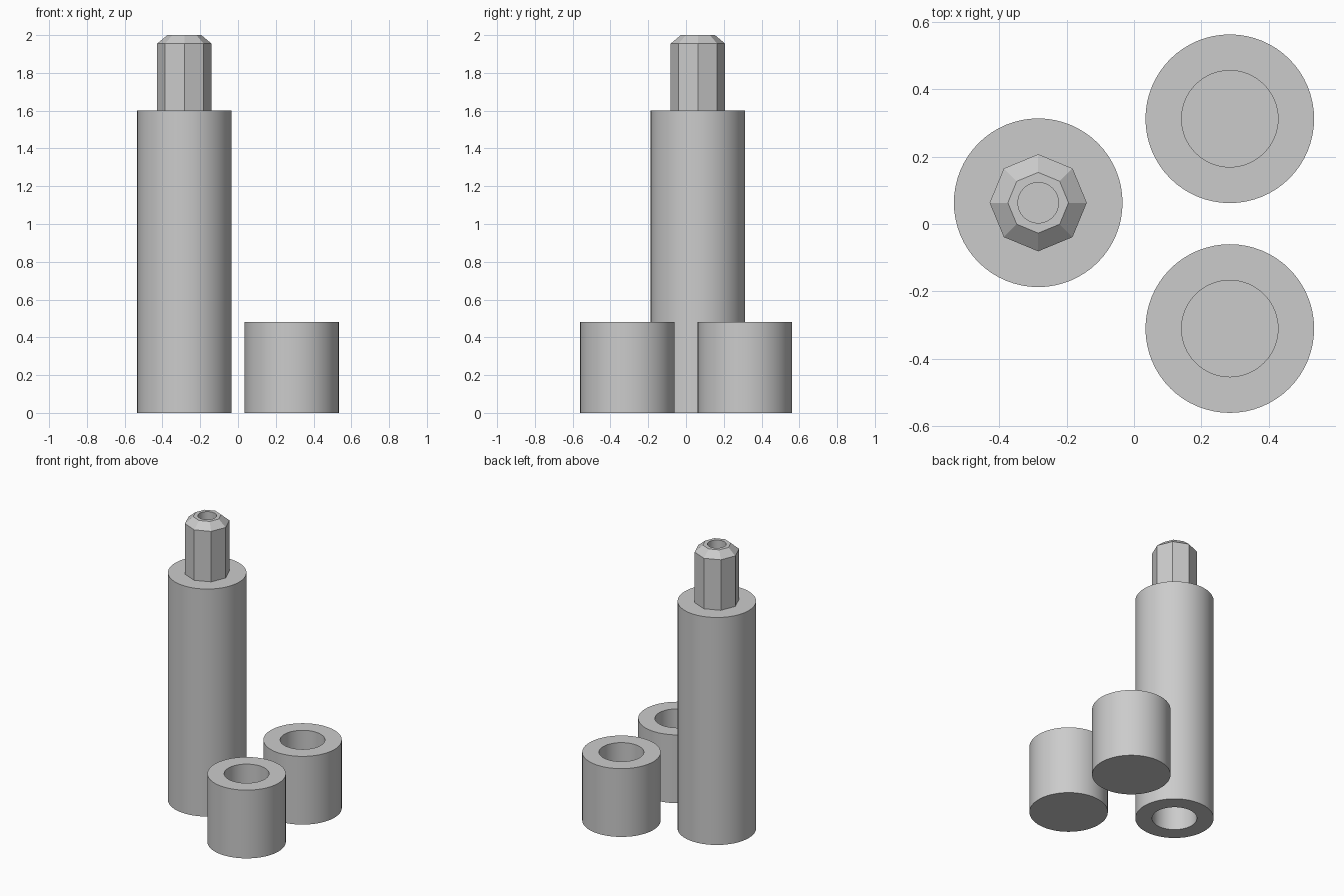
import bpy, bmesh, math

if "Cube" in bpy.data.objects:
    bpy.data.objects.remove(bpy.data.objects["Cube"])

grey = bpy.data.materials.new("plain grey")
grey.diffuse_color = (0.6, 0.6, 0.6, 1)
grey.use_nodes = True
grey.node_tree.nodes["Principled BSDF"].inputs["Base Color"].default_value = grey.diffuse_color


def lathe(name, profile, location):
    """Closed solid from (radius, z, sides) rings; both ends are capped."""
    bm = bmesh.new()
    rings = []
    for r, z, n in profile:
        rings.append([bm.verts.new((r * math.cos(2 * math.pi * i / n),
                                    r * math.sin(2 * math.pi * i / n), z))
                      for i in range(n)])
    for a, b in zip(rings, rings[1:]):
        ra, rb = len(a), len(b)
        n = max(ra, rb)
        for i in range(n):
            j = i + 1
            quad = [a[i * ra // n], a[(j * ra // n) % ra],
                    b[(j * rb // n) % rb], b[i * rb // n]]
            bm.faces.new(list(dict.fromkeys(quad)))
    bm.faces.new(rings[0])
    bm.faces.new(rings[-1])
    bmesh.ops.recalc_face_normals(bm, faces=bm.faces)
    mesh = bpy.data.meshes.new(name)
    bm.to_mesh(mesh)
    bm.free()
    mesh.materials.append(grey)
    obj = bpy.data.objects.new(name, mesh)
    obj.location = location
    bpy.context.collection.objects.link(obj)
    bpy.ops.object.select_all(action='DESELECT')
    obj.select_set(True)
    bpy.context.view_layer.objects.active = obj
    bpy.ops.object.shade_smooth_by_angle(angle=math.radians(20))
    return obj


N = 64            # sides of the round parts
R = 0.25          # outer radius
BORE = 0.143      # socket radius
DEPTH = 0.40      # socket depth

# Post: socket underneath, round body, octagonal peg with chamfer and pilot hole
lathe("post", [
    (BORE, DEPTH, N), (BORE, 0, N), (R, 0, N), (R, 1.6, N),
    (0.144, 1.6, 8), (0.144, 1.955, 8), (0.09, 2.0, 8),
    (0.06, 2.0, N), (0.06, 1.6, N),
], (-0.284, 0.063, 0))

# Two sleeves with a blind socket open at the top
for name, y in (("front_sleeve", -0.31), ("back_sleeve", 0.312)):
    lathe(name, [(R, 0, N), (R, 0.48, N), (BORE, 0.48, N),
                 (BORE, 0.48 - DEPTH, N)], (0.284, y, 0))
